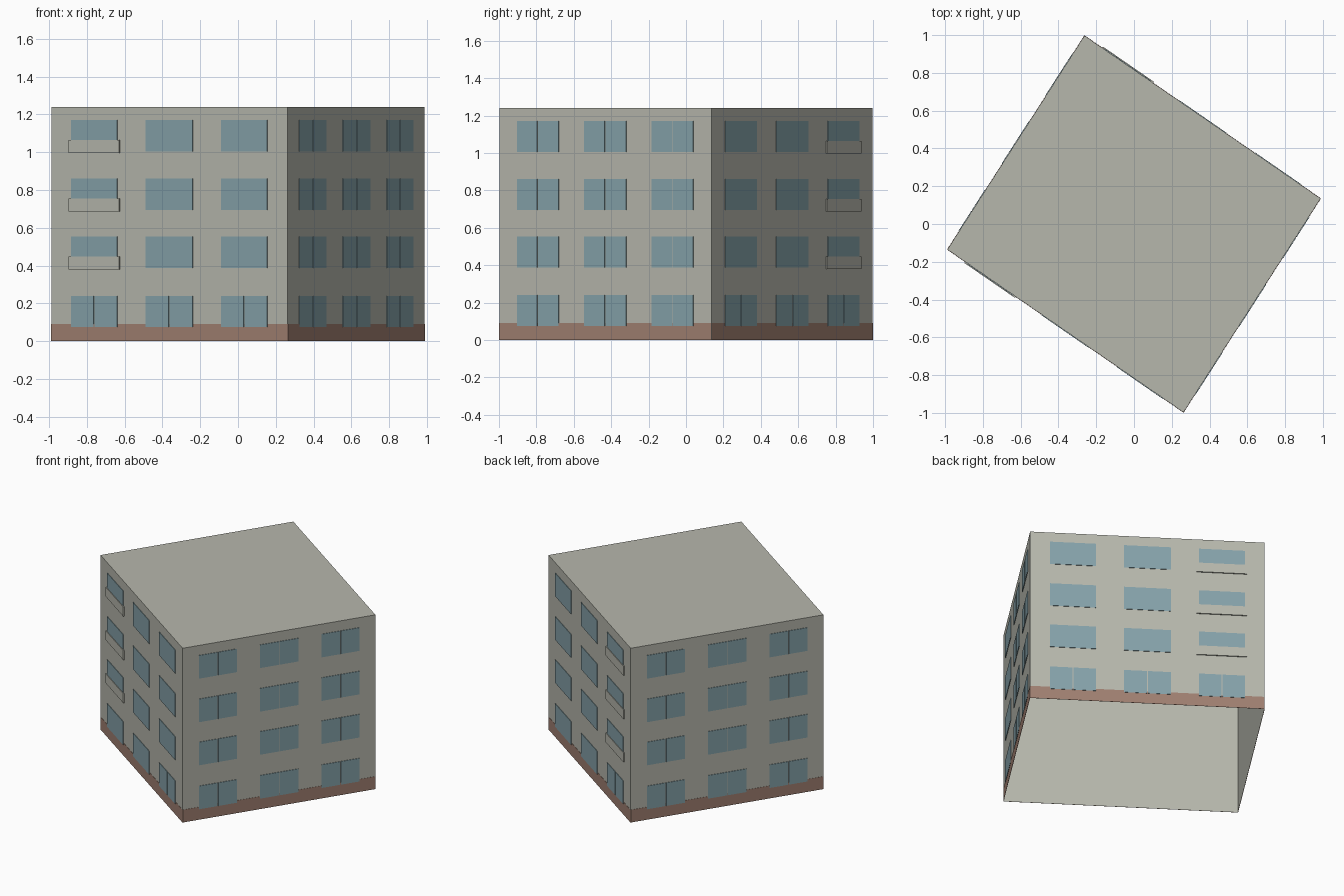
import bpy
import bmesh
from mathutils import Vector

cube = bpy.data.objects.get("Cube")
if cube:
    bpy.data.objects.remove(cube, do_unlink=True)

HEIGHT = 1.24
# Plan corners, counterclockwise from the front one
A, B = Vector((0.262, -0.997, 0)), Vector((0.988, 0.135, 0))
CORNERS = [A, B, -A, -B]
UP = Vector((0, 0, 1))

COLUMNS = [(0.084, 0.28), (0.40, 0.60), (0.72, 0.916)]
ROWS = [0.075, 0.388, 0.695, 1.005]
WINDOW_HEIGHT = 0.165


def material(name, color):
    mat = bpy.data.materials.new(name)
    mat.use_nodes = True
    mat.diffuse_color = (*color, 1)
    mat.node_tree.nodes["Principled BSDF"].inputs["Base Color"].default_value = (*color, 1)
    return mat


def finish(bm, name, mat):
    mesh = bpy.data.meshes.new(name)
    bm.to_mesh(mesh)
    bm.free()
    mesh.materials.append(mat)
    obj = bpy.data.objects.new(name, mesh)
    bpy.context.collection.objects.link(obj)


def plate(bm, wall, t0, t1, z0, z1, depth):
    """Add a thin box just outside a wall, spanning t0..t1 along it."""
    start, end = CORNERS[wall], CORNERS[(wall + 1) % 4]
    out = (end - start).cross(UP).normalized()

    def ring(offset):
        return [bm.verts.new(start.lerp(end, t) + UP * z + out * offset)
                for t, z in ((t0, z0), (t1, z0), (t1, z1), (t0, z1))]

    back, front = ring(0.0005), ring(depth)
    bm.faces.new(front)
    bm.faces.new(back[::-1])
    for i in range(4):
        j = (i + 1) % 4
        bm.faces.new((back[i], back[j], front[j], front[i]))


wall_grey = material("wall grey", (0.47, 0.475, 0.415))
glass_blue = material("window blue", (0.235, 0.36, 0.40))
brick_brown = material("base brown", (0.35, 0.215, 0.165))

# Walls and flat roof, open underneath
bm = bmesh.new()
low = [bm.verts.new(c) for c in CORNERS]
high = [bm.verts.new(c + UP * HEIGHT) for c in CORNERS]
bm.faces.new(high)
for i in range(4):
    j = (i + 1) % 4
    bm.faces.new((low[i], low[j], high[j], high[i]))
finish(bm, "walls_and_roof", wall_grey)

# Base band around the foot
bm = bmesh.new()
for wall in range(4):
    plate(bm, wall, 0, 1, 0, 0.09, 0.002)
finish(bm, "base_band", brick_brown)

# Windows: paired panes on the narrow walls and along the ground floor
bm = bmesh.new()
for wall in range(4):
    for t0, t1 in COLUMNS:
        for row, z in enumerate(ROWS):
            if wall % 2 == 0 or row == 0:
                mid, gap = (t0 + t1) / 2, 0.002
                panes = [(t0, mid - gap), (mid + gap, t1)]
            else:
                panes = [(t0, t1)]
            for p0, p1 in panes:
                plate(bm, wall, p0, p1, z, z + WINDOW_HEIGHT, 0.004)
finish(bm, "windows", glass_blue)

# Balcony panels on the upper floors of the wide walls
bm = bmesh.new()
for wall, t0, t1 in ((3, 0.075, 0.29), (1, 0.71, 0.925)):
    for z in ROWS[1:]:
        plate(bm, wall, t0, t1, z - 0.008, z + 0.059, 0.008)
finish(bm, "balcony_panels", wall_grey)
